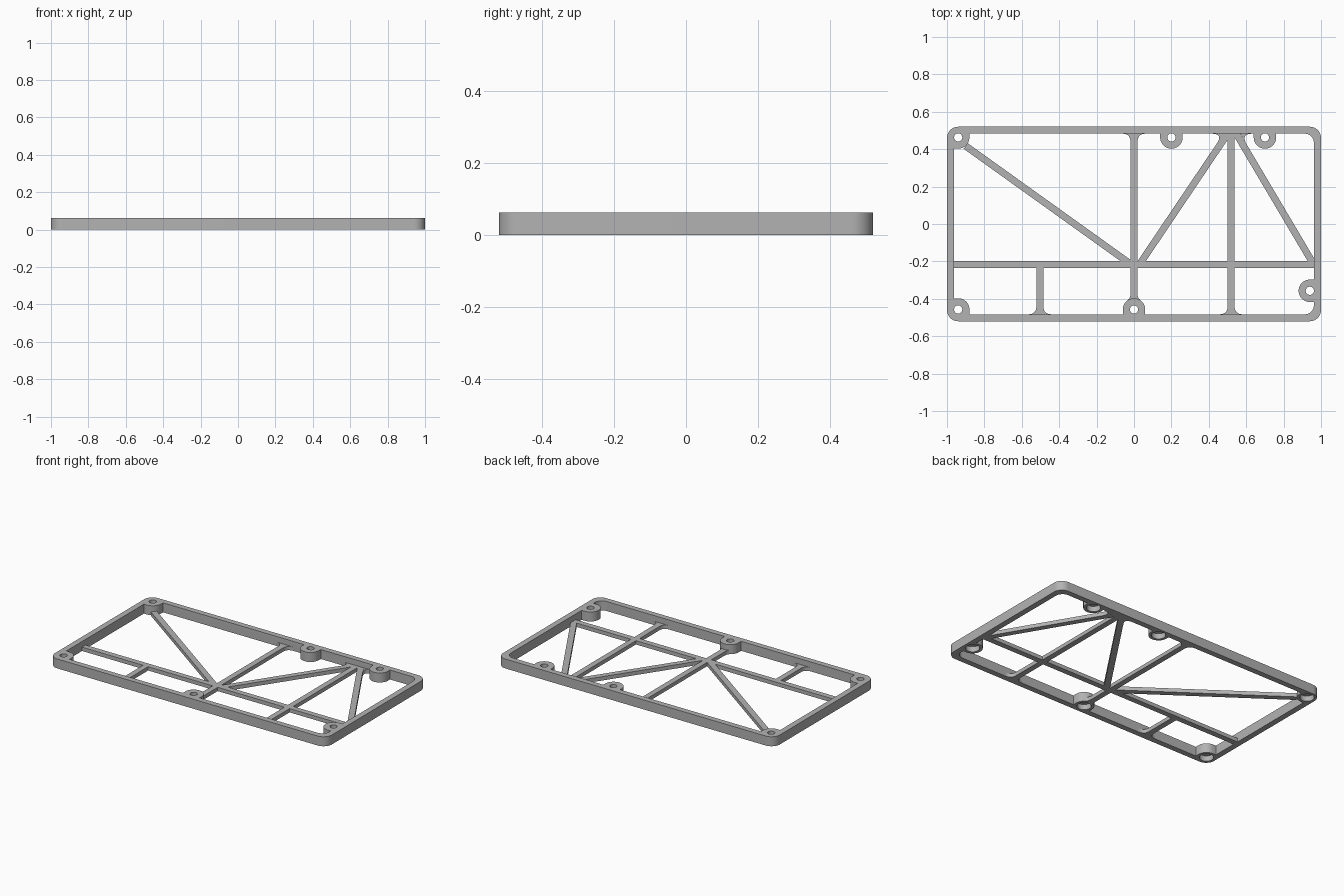
import bpy, bmesh, math
from mathutils import Vector

if "Cube" in bpy.data.objects:
    bpy.data.objects.remove(bpy.data.objects["Cube"], do_unlink=True)

H = 0.062        # frame height
RIB_H = 0.025    # rib height
RIB_W = 0.037
IN_X, IN_Y = 0.962, 0.483   # inner wall of the frame

grey = bpy.data.materials.new("plain_grey")
grey.use_nodes = True
grey.diffuse_color = (0.45, 0.45, 0.45, 1)
grey.node_tree.nodes["Principled BSDF"].inputs["Base Color"].default_value = grey.diffuse_color


def make_object(name, bm):
    bmesh.ops.recalc_face_normals(bm, faces=bm.faces)
    mesh = bpy.data.meshes.new(name)
    bm.to_mesh(mesh)
    bm.free()
    mesh.materials.append(grey)
    obj = bpy.data.objects.new(name, mesh)
    bpy.context.collection.objects.link(obj)
    return obj


def prism(bm, points, height):
    """Extrude a flat outline up from the ground."""
    face = bm.faces.new([bm.verts.new((p[0], p[1], 0)) for p in points])
    top = bmesh.ops.extrude_face_region(bm, geom=[face])["geom"]
    bmesh.ops.translate(bm, vec=(0, 0, height),
                        verts=[v for v in top if isinstance(v, bmesh.types.BMVert)])


def arc(cx, cy, r, a0, a1, n):
    angles = [math.radians(a0 + (a1 - a0) * i / n) for i in range(n + 1)]
    return [Vector((cx + r * math.cos(a), cy + r * math.sin(a))) for a in angles]


def rounded_rect(hx, hy, r):
    pts = []
    for k, (sx, sy) in enumerate([(1, 1), (-1, 1), (-1, -1), (1, -1)]):
        pts += arc(sx * (hx - r), sy * (hy - r), r, 90 * k, 90 * k + 90, 10)
    return pts


def rib(bm, a, b):
    a, b = Vector(a), Vector(b)
    d = (b - a).normalized() * RIB_W / 2
    side = Vector((-d.y, d.x))
    prism(bm, [a + side, a - side, b - side, b + side], RIB_H)


def fillet(bm, corner, d1, d2, size):
    """Concave web filling the corner between two directions."""
    c = Vector(corner)
    p, q = c + Vector(d1).normalized() * size, c + Vector(d2).normalized() * size
    curve = [p * (1 - t) ** 2 + c * 2 * t * (1 - t) + q * t * t
             for t in [i / 8 for i in range(9)]]
    prism(bm, [c] + curve, RIB_H)


# Outer frame: rounded ring
bm = bmesh.new()
rings = []
for pts, z in [(rounded_rect(1, 0.52, 0.06), 0), (rounded_rect(1, 0.52, 0.06), H),
               (rounded_rect(IN_X, IN_Y, 0.05), H), (rounded_rect(IN_X, IN_Y, 0.05), 0)]:
    rings.append([bm.verts.new((p.x, p.y, z)) for p in pts])
for k in range(4):
    lo, hi = rings[k], rings[(k + 1) % 4]
    for i in range(len(lo)):
        j = (i + 1) % len(lo)
        bm.faces.new([lo[i], lo[j], hi[j], hi[i]])
frame = make_object("outer_frame", bm)

# Screw bosses: centre and the arc of the rim that faces inward
BOSSES = [(-0.94, 0.463, -90, 0), (-0.94, -0.457, 0, 90), (0.2, 0.463, 180, 360),
          (0.7, 0.463, 180, 360), (0, -0.457, 0, 180), (0.94, -0.357, 90, 270)]
bm = bmesh.new()
for x, y, a0, a1 in BOSSES:
    pts = arc(x, y, 0.06, a0, a1, 24)
    s, e, m = (math.radians(a) for a in (a0, a1, (a0 + a1) / 2))
    ext = 0.04
    pts.append(pts[-1] + ext * Vector((-math.sin(e), math.cos(e))))
    pts.append(Vector((x, y)) - ext * Vector((math.cos(m), math.sin(m))))
    pts.append(pts[0] + ext * Vector((math.sin(s), -math.cos(s))))
    prism(bm, pts, H)
bosses = make_object("screw_bosses", bm)

# Stepped hole cutter: through hole with a wide recess from below
bm = bmesh.new()
STEPS = [(0.042, -0.05), (0.042, 0.035), (0.022, 0.035), (0.022, 0.1)]
N = 32
for x, y, _, _ in BOSSES:
    loops = [[bm.verts.new((p.x, p.y, z)) for p in arc(x, y, r, 0, 360, N)[:-1]]
             for r, z in STEPS]
    for lo, hi in zip(loops, loops[1:]):
        for i in range(N):
            j = (i + 1) % N
            bm.faces.new([lo[i], lo[j], hi[j], hi[i]])
    bm.faces.new(loops[0])
    bm.faces.new(loops[-1])
cutter = make_object("hole_cutter", bm)
cutter.hide_render = True

# Cut the holes, then bake the result and drop the cutter
for obj in (frame, bosses):
    mod = obj.modifiers.new("holes", 'BOOLEAN')
    mod.operation = 'DIFFERENCE'
    mod.solver = 'EXACT'
    mod.object = cutter
    bpy.context.view_layer.objects.active = obj
    bpy.ops.object.modifier_apply(modifier=mod.name)
bpy.data.objects.remove(cutter, do_unlink=True)

# Straight ribs
bm = bmesh.new()
MID_Y, POST_X, STUB_X = -0.217, 0.519, -0.503
rib(bm, (-0.98, MID_Y), (0.98, MID_Y))
rib(bm, (0, -0.405), (0, 0.5))
rib(bm, (POST_X, -0.5), (POST_X, 0.5))
rib(bm, (STUB_X, -0.5), (STUB_X, MID_Y))
straight = make_object("straight_ribs", bm)

# Diagonal ribs
bm = bmesh.new()
rib(bm, (-0.9, 0.417), (-0.02, -0.213))
rib(bm, (0.03, -0.215), (0.512, 0.5))
rib(bm, (0.96, -0.215), (0.537, 0.5))
diagonal = make_object("diagonal_ribs", bm)

# Curved webs where ribs meet the frame and the front boss
bm = bmesh.new()
W = RIB_W / 2
for s in (-1, 1):
    fillet(bm, (s * W, IN_Y), (s, 0), (0, -1), 0.045)
    fillet(bm, (POST_X + s * W, -IN_Y), (s, 0), (0, 1), 0.045)
    fillet(bm, (STUB_X + s * W, -IN_Y), (s, 0), (0, 1), 0.045)
    fillet(bm, (s * W, -0.402), (s, -0.5), (0, 1), 0.03)
fillet(bm, (0.479, IN_Y), (-1, 0), (-0.482, -0.715), 0.065)
fillet(bm, (0.569, IN_Y), (1, 0), (0.423, -0.715), 0.065)
webs = make_object("rib_webs", bm)

# Smooth round walls, keep edges sharp
bpy.ops.object.select_all(action='DESELECT')
for obj in (frame, bosses, straight, diagonal, webs):
    obj.select_set(True)
bpy.context.view_layer.objects.active = frame
bpy.ops.object.shade_smooth_by_angle(angle=math.radians(30))
